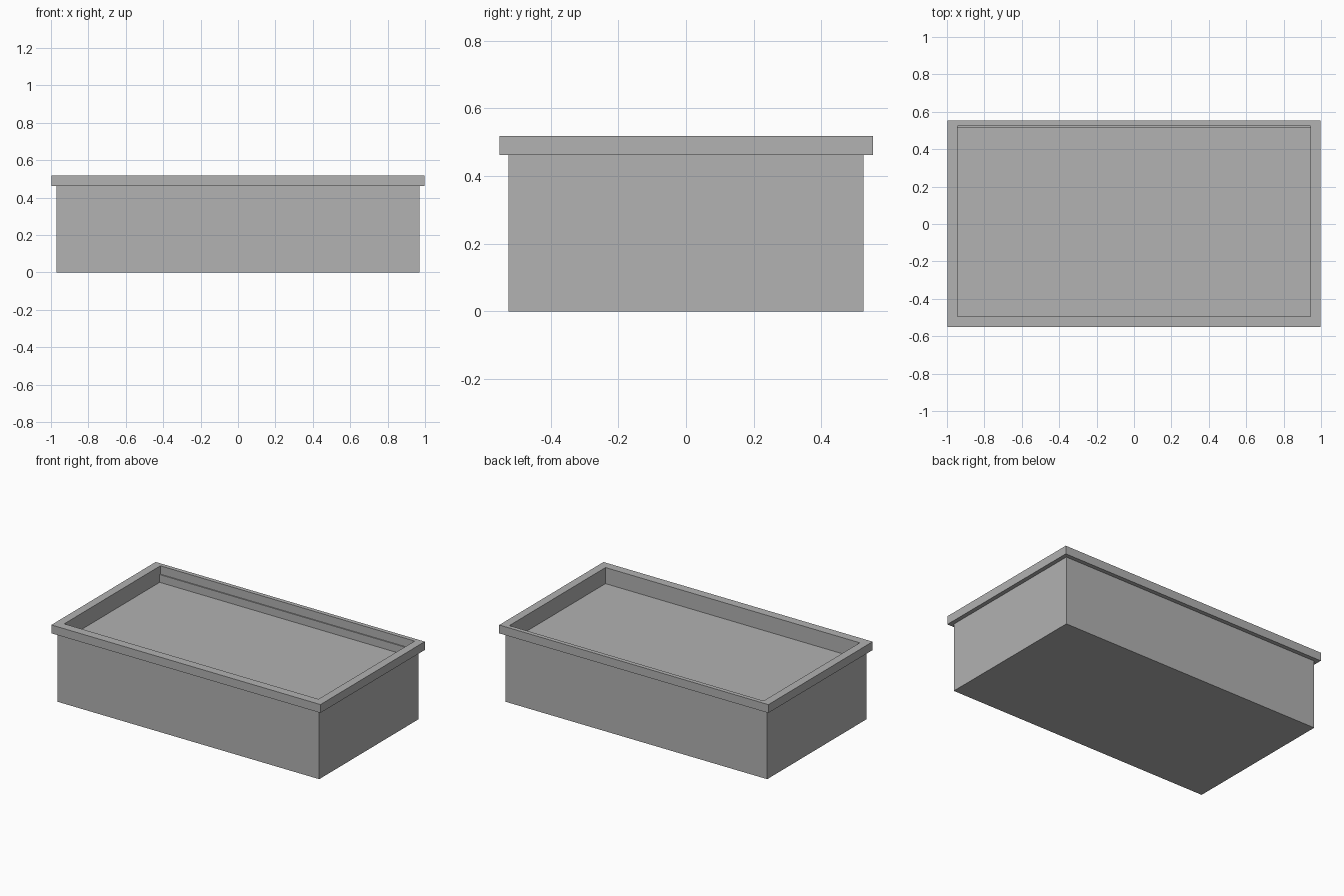
import bpy

cube = bpy.data.objects.get("Cube")
if cube:
    bpy.data.objects.remove(cube, do_unlink=True)

grey = bpy.data.materials.new("plain grey")
grey.use_nodes = True
colour = (0.445, 0.445, 0.445, 1)
grey.diffuse_color = colour
grey.node_tree.nodes["Principled BSDF"].inputs["Base Color"].default_value = colour


def block(name, x, front, back, low, high):
    """Box spanning -x..x, front..back and low..high."""
    bpy.ops.mesh.primitive_cube_add(size=1)
    obj = bpy.context.object
    obj.name = obj.data.name = name
    obj.data.materials.append(grey)
    for v in obj.data.vertices:
        v.co.x *= 2 * x
        v.co.y = front if v.co.y < 0 else back
        v.co.z = low if v.co.z < 0 else high
    return obj


def hollow(obj, cutter):
    """Cut the cavity out of a solid part."""
    cutter.hide_render = True
    cutter.hide_set(True)
    cutter.display_type = 'WIRE'
    mod = obj.modifiers.new("cavity", 'BOOLEAN')
    mod.operation = 'DIFFERENCE'
    mod.solver = 'EXACT'
    mod.object = cutter
    bpy.context.view_layer.objects.active = obj
    bpy.ops.object.modifier_apply(modifier=mod.name)
    bpy.data.objects.remove(cutter, do_unlink=True)


RIM_LOW, RIM_HIGH, FLOOR = 0.462, 0.518, 0.41
INNER_X, INNER_FRONT = 0.943, -0.494

# Box body with a shallow recess; its floor closes the top
body = block("box_body", 0.97, -0.525, 0.525, 0, RIM_LOW)
hollow(body, block("body_cavity", INNER_X, INNER_FRONT, 0.517, FLOOR, 1))

# Overhanging rim, set back from the body wall to leave a ledge at the rear
rim = block("top_rim", 0.998, -0.552, 0.553, RIM_LOW, RIM_HIGH)
hollow(rim, block("rim_cavity", INNER_X, INNER_FRONT, 0.5245, 0.2, 1))
